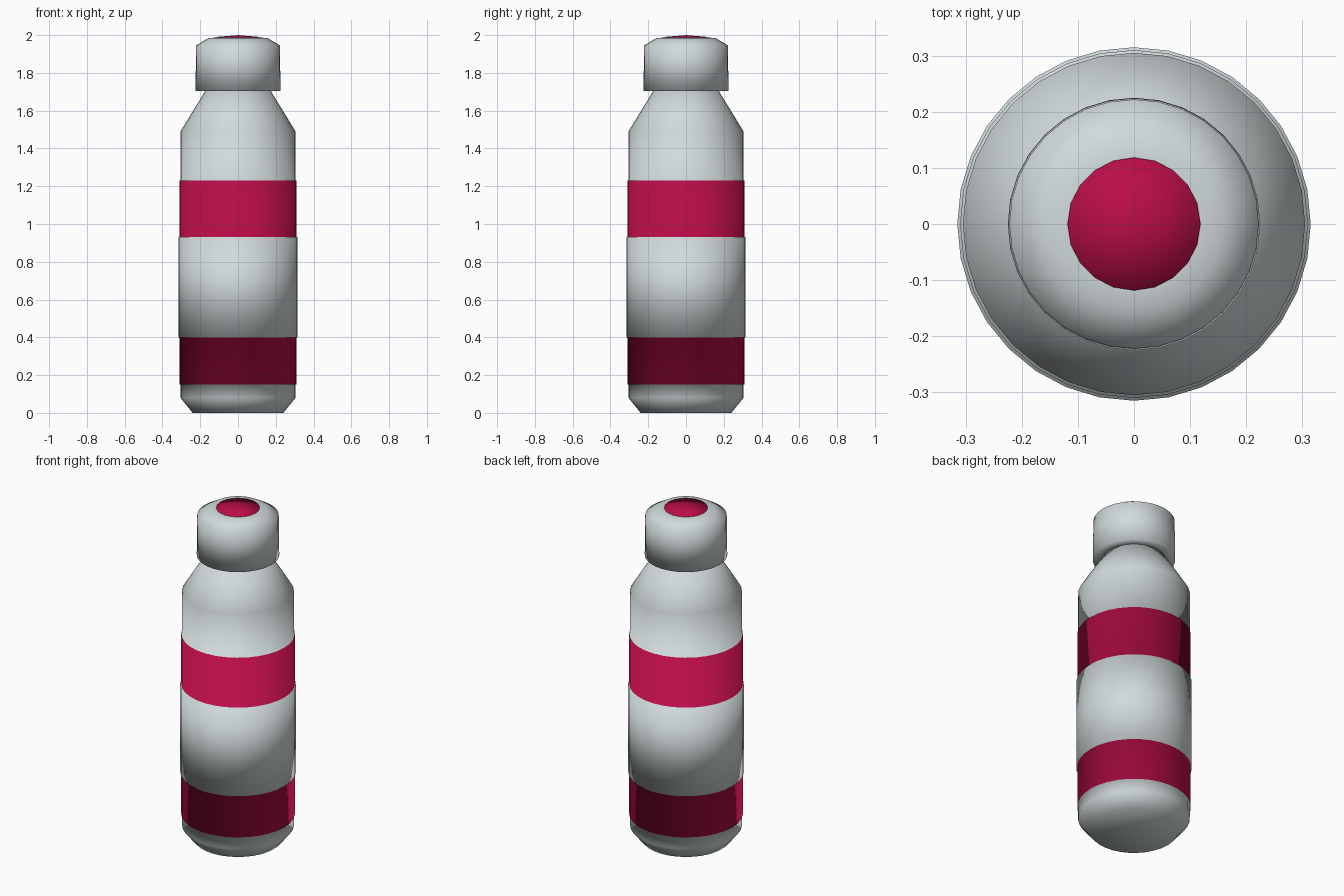
import bpy, bmesh, math
from mathutils import Matrix

cube = bpy.data.objects.get("Cube")
if cube:
    bpy.data.objects.remove(cube, do_unlink=True)


def make_material(name, rgb):
    mat = bpy.data.materials.new(name)
    mat.use_nodes = True
    color = (*rgb, 1.0)
    mat.diffuse_color = color
    mat.node_tree.nodes["Principled BSDF"].inputs["Base Color"].default_value = color
    return mat


grey = make_material("pale_grey", (0.64, 0.70, 0.71))
crimson = make_material("crimson", (0.49, 0.004, 0.065))


def lathe(name, profile, sides, mats, red_spans=()):
    """Revolve (radius, z) points about z; zero radius makes a pole."""
    bm = bmesh.new()
    verts = [bm.verts.new((r, 0, z)) for r, z in profile]
    edges = [bm.edges.new(pair) for pair in zip(verts, verts[1:])]
    bmesh.ops.spin(bm, geom=verts + edges, axis=(0, 0, 1), cent=(0, 0, 0),
                   angle=math.tau, steps=sides, use_duplicate=False)
    bmesh.ops.remove_doubles(bm, verts=bm.verts, dist=0.0005)
    # close any open ends with flat caps
    bmesh.ops.holes_fill(bm, edges=[e for e in bm.edges if e.is_boundary], sides=0)
    bmesh.ops.recalc_face_normals(bm, faces=bm.faces)
    for face in bm.faces:
        face.smooth = True
        z = face.calc_center_median().z
        face.material_index = int(any(low < z < high for low, high in red_spans))
    mesh = bpy.data.meshes.new(name)
    bm.to_mesh(mesh)
    bm.free()
    for mat in mats:
        mesh.materials.append(mat)
    obj = bpy.data.objects.new(name, mesh)
    bpy.context.collection.objects.link(obj)
    return obj


# Bottle: bevelled foot, two painted bands, raised grip, sloping shoulder
lathe("bottle_body", [
    (0.24, 0), (0.305, 0.08),
    (0.305, 0.15), (0.31, 0.15),
    (0.31, 0.40), (0.315, 0.40),
    (0.315, 0.93), (0.31, 0.93),
    (0.31, 1.23), (0.305, 1.23),
    (0.305, 1.49), (0.17, 1.71)],
    32, [grey, crimson], [(0.151, 0.399), (0.931, 1.229)])

# Screw cap with bevelled top edge
lathe("cap", [
    (0.17, 1.705), (0.225, 1.705), (0.222, 1.945), (0.155, 1.985), (0.11, 1.987)],
    32, [grey])

# Low domed button on top
lathe("cap_button", [
    (0.12, 1.975), (0.118, 1.99), (0.0, 2.0)],
    20, [crimson])
